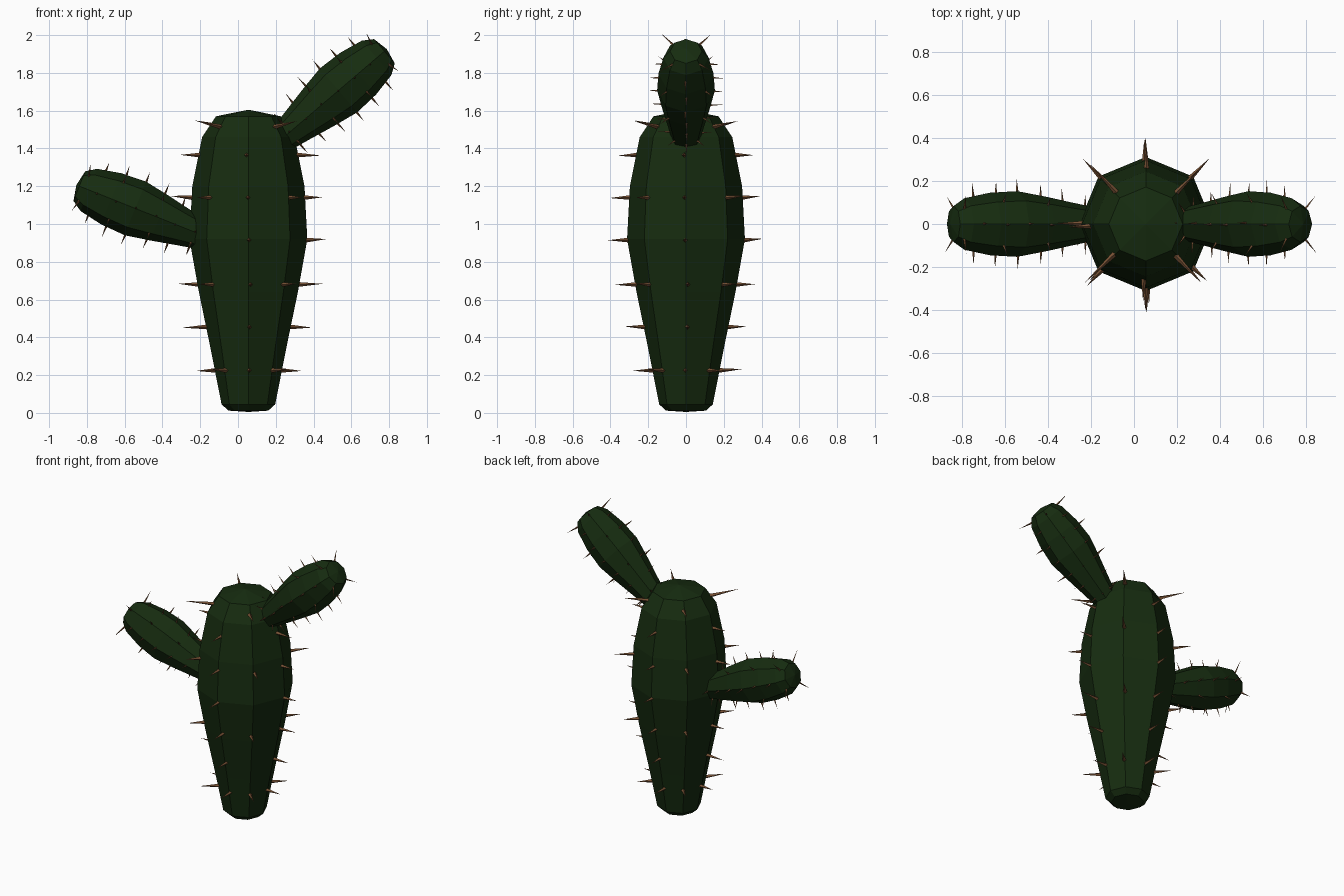
import bpy, bmesh, math, random
from mathutils import Matrix, Vector

if "Cube" in bpy.data.objects:
    bpy.data.objects.remove(bpy.data.objects["Cube"])

random.seed(4)


def material(name, rgb):
    m = bpy.data.materials.new(name)
    m.diffuse_color = (*rgb, 1)
    m.use_nodes = True
    m.node_tree.nodes["Principled BSDF"].inputs["Base Color"].default_value = m.diffuse_color
    return m


GREEN = material("cactus_green", (0.008, 0.025, 0.005))
BROWN = material("spine_brown", (0.19, 0.085, 0.035))

# (radius, height) outline shared by the trunk and the smaller arms
PROFILE = [(0.105, 0.012), (0.142, 0.045), (0.200, 0.34), (0.262, 0.64), (0.312, 0.92),
           (0.297, 1.20), (0.245, 1.46), (0.172, 1.57)]
BOTTOM, TOP, SIDES = 0.005, 1.605, 8
SPINE_ROWS = [0.225, 0.455, 0.68, 0.915, 1.14, 1.365, 1.515]


def outline(z):
    """Radius of the profile at height z."""
    for (r0, z0), (r1, z1) in zip(PROFILE, PROFILE[1:]):
        if z0 <= z <= z1:
            return r0 + (r1 - r0) * (z - z0) / (z1 - z0)


def make_object(name, bm, mat, matrix):
    bmesh.ops.recalc_face_normals(bm, faces=bm.faces)
    bm.transform(matrix)
    mesh = bpy.data.meshes.new(name)
    bm.to_mesh(mesh)
    bm.free()
    mesh.materials.append(mat)
    bpy.context.collection.objects.link(bpy.data.objects.new(name, mesh))


def stem(name, matrix):
    # Eight-sided lathed stem with pointed end caps
    bm = bmesh.new()
    pts = [Vector((0, 0, BOTTOM))] + [Vector((r, 0, z)) for r, z in PROFILE] + [Vector((0, 0, TOP))]
    verts = [bm.verts.new(p) for p in pts]
    edges = [bm.edges.new(pair) for pair in zip(verts, verts[1:])]
    bmesh.ops.spin(bm, geom=verts + edges, axis=(0, 0, 1), cent=(0, 0, 0),
                   angle=math.tau, steps=SIDES, use_merge=True)
    bmesh.ops.remove_doubles(bm, verts=bm.verts, dist=1e-4)
    make_object(name, bm, GREEN, matrix)

    # Spines along the ridges; the top row sits on the diagonal ridges only
    bm = bmesh.new()
    for row, z in enumerate(SPINE_ROWS):
        top_row = row == len(SPINE_ROWS) - 1
        r = outline(z)
        for k in range(SIDES):
            diagonal = k % 2 == 1
            if (diagonal and row % 2 and not top_row) or (top_row and not diagonal):
                continue
            a = k * math.tau / SIDES + random.uniform(-0.04, 0.04)
            up = 0.18 if top_row else random.uniform(-0.04, 0.08)
            out = Vector((math.cos(a), math.sin(a), up)).normalized()
            length = random.uniform(0.17, 0.21) if top_row else random.uniform(0.11, 0.15)
            base = Vector((math.cos(a) * r, math.sin(a) * r, z))
            place = Matrix.Translation(base + out * (length / 2 - 0.02))
            place = place @ out.to_track_quat('Z', 'Y').to_matrix().to_4x4()
            bmesh.ops.create_cone(bm, segments=4, radius1=0.014, radius2=0,
                                  depth=length, cap_ends=True, matrix=place)
    bmesh.ops.remove_doubles(bm, verts=bm.verts, dist=1e-5)
    make_object(name + "_spines", bm, BROWN, matrix)


def arm_matrix(base, lean, scale):
    return (Matrix.Translation(base) @ Matrix.Rotation(math.radians(lean), 4, 'Y')
            @ Matrix.Scale(scale, 4))


stem("trunk", Matrix.Translation((0.055, 0, 0)))
stem("right_arm", arm_matrix((0.19, 0, 1.415), 49.5, 0.49))
stem("left_arm", arm_matrix((-0.125, 0, 0.916), -68.3, 0.49))
